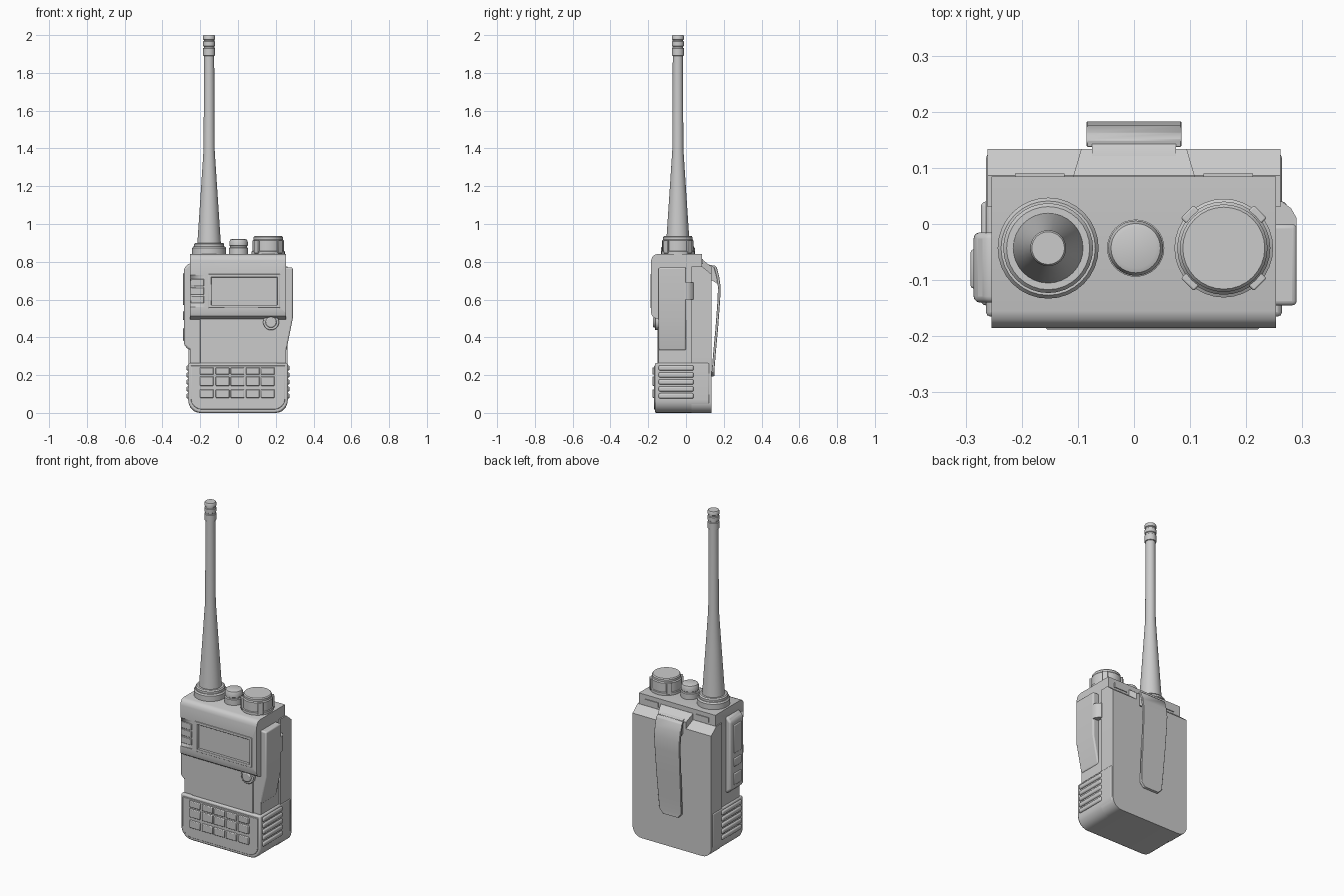
import bpy, bmesh, math
from mathutils import Vector


def finish(bm, name, bevel=0.0, seg=2):
    bmesh.ops.recalc_face_normals(bm, faces=bm.faces[:])
    me = bpy.data.meshes.new(name)
    bm.to_mesh(me)
    bm.free()
    ob = bpy.data.objects.new(name, me)
    bpy.context.collection.objects.link(ob)
    bpy.ops.object.select_all(action='DESELECT')
    bpy.context.view_layer.objects.active = ob
    ob.select_set(True)
    bpy.ops.object.shade_smooth_by_angle(angle=math.radians(35))
    if bevel:
        m = ob.modifiers.new("bevel", 'BEVEL')
        m.width, m.segments, m.limit_method = bevel, seg, 'ANGLE'
    return ob


def prism(name, axis, pts, a, b, bevel=0.0, seg=2):
    """Extrude a 2D profile along an axis from a to b."""
    place = {'x': lambda p, t: (t, p[0], p[1]),
             'y': lambda p, t: (p[0], t, p[1]),
             'z': lambda p, t: (p[0], p[1], t)}[axis]
    bm = bmesh.new()
    lo = [bm.verts.new(place(p, a)) for p in pts]
    hi = [bm.verts.new(place(p, b)) for p in pts]
    bm.faces.new(lo)
    bm.faces.new(hi)
    n = len(pts)
    for i in range(n):
        j = (i + 1) % n
        bm.faces.new((lo[i], lo[j], hi[j], hi[i]))
    return finish(bm, name, bevel, seg)


def box(name, x0, x1, y0, y1, z0, z1, bevel=0.0, seg=2):
    return prism(name, 'z', [(x0, y0), (x1, y0), (x1, y1), (x0, y1)], z0, z1, bevel, seg)


def lathe(name, x, y, prof, n=32):
    """Revolve (radius, z) points about a vertical axis."""
    bm = bmesh.new()
    rings = [[bm.verts.new((x + r * math.cos(2 * math.pi * i / n),
                            y + r * math.sin(2 * math.pi * i / n), z))
              for i in range(n)] for r, z in prof]
    for p, q in zip(rings, rings[1:]):
        for i in range(n):
            j = (i + 1) % n
            bm.faces.new((p[i], p[j], q[j], q[i]))
    bm.faces.new(rings[0])
    bm.faces.new(rings[-1])
    return finish(bm, name)


def cup(hw, top, z0, r, n=6):
    """Front outline with rounded lower corners."""
    pts = [(-hw, top)]
    pts += [(-hw + r - r * math.cos(a), z0 + r - r * math.sin(a))
            for a in [math.pi / 2 * i / n for i in range(n + 1)]]
    return pts + [(-x, z) for x, z in reversed(pts)]


def cut(ob, cutter):
    m = ob.modifiers.new("recess", 'BOOLEAN')
    m.operation, m.object, m.solver = 'DIFFERENCE', cutter, 'EXACT'
    cutter.hide_render = True
    cutter.hide_set(True)


# main casing, with the thicker display section above the recessed front
body = prism("body", 'x', [(0.085, 0.1), (0.085, 0.84), (-0.155, 0.84), (-0.17, 0.835),
                           (-0.18, 0.823), (-0.185, 0.805), (-0.185, 0.53), (-0.18, 0.513),
                           (-0.165, 0.502), (-0.145, 0.495), (-0.145, 0.1)], -0.254, 0.253)
cut(body, box("display_cutter", -0.155, 0.22, -0.25, -0.165, 0.56, 0.73))
cut(body, box("side_panel_cutter", -0.30, -0.175, -0.25, -0.18, 0.56, 0.73))
box("front_panel", -0.20, 0.205, -0.151, -0.12, 0.2, 0.51, 0.004)

# display frame and glass
for nm, b in (("top", (-0.155, 0.22, 0.718, 0.735)), ("bottom", (-0.155, 0.22, 0.555, 0.572)),
              ("left", (-0.157, -0.14, 0.555, 0.735)), ("right", (0.207, 0.223, 0.555, 0.735))):
    box("display_frame_" + nm, b[0], b[1], -0.188, -0.16, b[2], b[3], 0.003)
box("display_glass", -0.14, 0.207, -0.172, -0.16, 0.572, 0.718)
for z in (0.60, 0.645, 0.69):
    box("side_panel_bar", -0.25, -0.18, -0.185, -0.178, z - 0.019, z + 0.019, 0.003)


# round front button in its collar
def front_disc(name, r, y0, y1, bev):
    pts = [(0.175 + r * math.cos(2 * math.pi * i / 28), 0.48 + r * math.sin(2 * math.pi * i / 28))
           for i in range(28)]
    prism(name, 'y', pts, y0, y1, bev)


front_disc("button_collar", 0.042, -0.165, -0.13, 0.004)
front_disc("round_button", 0.029, -0.174, -0.13, 0.006)

# lower bumper and keypad
prism("bumper", 'y', cup(0.264, 0.265, 0.0, 0.07), -0.165, 0.125, 0.008)
prism("keypad_panel", 'y', cup(0.25, 0.25, 0.018, 0.06), -0.17, -0.15, 0.003)
for x in (-0.165, -0.082, -0.003, 0.078, 0.158):
    for z, h in ((0.222, 0.038), (0.168, 0.05), (0.102, 0.045)):
        box("key", x - 0.036, x + 0.036, -0.178, -0.16, z - h / 2, z + h / 2, 0.004)

# grip ribs
for s in (-1, 1):
    for i in range(5):
        z = 0.238 - 0.037 * i
        x0, x1 = sorted((s * 0.24, s * 0.273))
        box("grip_rib", x0, x1, -0.145, 0.04, z - 0.014, z + 0.014, 0.009, 3)

# battery pack with sloped shoulders and raised middle
prism("battery", 'y', cup(0.261, 0.73, 0.0, 0.06), 0.03, 0.134)
prism("battery_shoulder", 'x', [(0.03, 0.72), (0.134, 0.72), (0.134, 0.735), (0.086, 0.775),
                                (0.03, 0.775)], -0.261, 0.261)
mid = prism("battery_middle", 'x', [(0.08, 0.72), (0.134, 0.72), (0.134, 0.775), (0.086, 0.812),
                                    (0.08, 0.812)], -0.108, 0.108)
for v in mid.data.vertices:
    if v.co.y > 0.13:
        v.co.x *= 0.87
for s in (-1, 1):
    box("latch_plate", s * 0.168 - 0.044, s * 0.168 + 0.044, 0.08, 0.09, 0.788, 0.815)

# belt clip: swept strip narrowing downward with a rounded end
outer = [(0.150, 0.782), (0.163, 0.77), (0.176, 0.72), (0.183, 0.67), (0.181, 0.60), (0.17, 0.45),
         (0.158, 0.32), (0.150, 0.22), (0.150, 0.195)]
widths = [0.085, 0.085, 0.085, 0.085, 0.083, 0.08, 0.077, 0.073, 0.05]
bm = bmesh.new()
prev = None
for (y, z), w in zip(outer, widths):
    ring = [bm.verts.new(c) for c in ((-w, y, z), (w, y, z), (w, y - 0.014, z - 0.003),
                                      (-w, y - 0.014, z - 0.003))]
    if prev:
        for i in range(4):
            j = (i + 1) % 4
            bm.faces.new((prev[i], prev[j], ring[j], ring[i]))
    else:
        bm.faces.new(ring)
    prev = ring
bm.faces.new(prev)
finish(bm, "belt_clip", 0.002, 1)
prism("clip_hinge", 'x', [(0.12, 0.70), (0.14, 0.70), (0.172, 0.68), (0.16, 0.765), (0.145, 0.78),
                          (0.12, 0.785)], -0.075, 0.075)
box("clip_foot", -0.045, 0.045, 0.134, 0.15, 0.195, 0.212)

# talk button plate on the left side
prism("talk_plate", 'y', [(-0.24, 0.79), (-0.262, 0.79), (-0.286, 0.765), (-0.286, 0.36),
                          (-0.262, 0.335), (-0.24, 0.335)], -0.14, -0.015, 0.012, 3)
for z0, z1 in ((0.57, 0.74), (0.49, 0.54), (0.38, 0.45)):
    box("side_button", -0.291, -0.27, -0.115, -0.045, z0, z1, 0.005)

# socket cover on the right side, with its retaining tab
prism("socket_cover", 'y', [(0.24, 0.77), (0.29, 0.77), (0.29, 0.50), (0.256, 0.33), (0.24, 0.33)],
      -0.145, 0.0, 0.01, 3)
prism("cover_tab", 'z', [(0.25, 0.04), (0.264, 0.04), (0.28, 0.028), (0.29, 0.01), (0.29, -0.01),
                         (0.25, -0.01)], 0.60, 0.69)

# antenna
AX, AY = -0.153, -0.043
lathe("antenna_base", AX, AY, [(0.09, 0.83), (0.09, 0.872), (0.084, 0.88), (0.08, 0.88),
                               (0.08, 0.893), (0.074, 0.9), (0.05, 0.9)])
lathe("antenna", AX, AY, [(0.063, 0.89), (0.06, 0.93), (0.044, 1.17), (0.029, 1.40), (0.027, 1.89),
                          (0.032, 1.892), (0.032, 1.93), (0.028, 1.933), (0.028, 1.94),
                          (0.032, 1.943), (0.032, 1.965), (0.028, 1.968), (0.028, 1.975),
                          (0.032, 1.978), (0.032, 1.995), (0.029, 2.0)])

# small knob
lathe("small_knob", 0.003, AY, [(0.051, 0.83), (0.051, 0.873), (0.045, 0.876), (0.045, 0.883),
                                (0.049, 0.886), (0.049, 0.905), (0.044, 0.917), (0.036, 0.92)])

# large knob with grip lugs
KX = 0.16
lathe("large_knob", KX, AY, [(0.088, 0.83), (0.088, 0.855), (0.083, 0.858), (0.083, 0.912),
                             (0.078, 0.918), (0.078, 0.93), (0.073, 0.936)])
for k in range(4):
    lug = box("knob_lug", 0.06, 0.092, -0.016, 0.016, 0.845, 0.915, 0.003)
    lug.location = Vector((KX, AY, 0))
    lug.rotation_euler.z = math.radians(45 + 90 * k)
